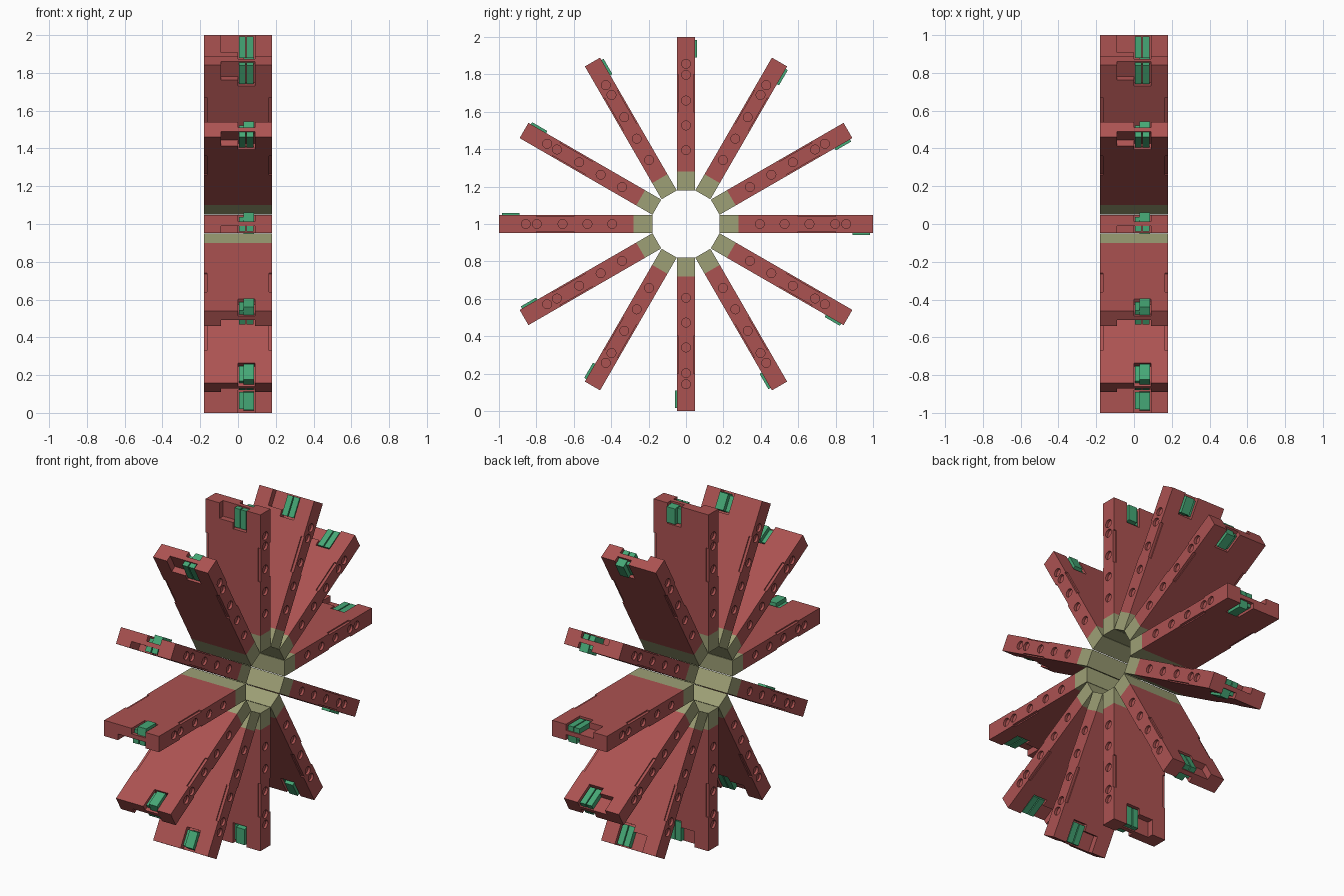
import bpy, bmesh, math
from mathutils import Matrix, Vector

if "Cube" in bpy.data.objects:
    bpy.data.objects.remove(bpy.data.objects["Cube"])

def material(name, rgb):
    m = bpy.data.materials.new(name)
    m.diffuse_color = (*rgb, 1)
    m.use_nodes = True
    m.node_tree.nodes["Principled BSDF"].inputs["Base Color"].default_value = m.diffuse_color
    return m

RED = material("brick red", (0.41, 0.085, 0.083))
OLIVE = material("olive", (0.34, 0.35, 0.18))
GREEN = material("clip green", (0.06, 0.39, 0.18))

def add_box(bm, x, y, z, taper=0.0):
    """Box from ranges; taper shortens the +y face along z."""
    c = Vector(((x[0] + x[1]) / 2, (y[0] + y[1]) / 2, (z[0] + z[1]) / 2))
    s = (x[1] - x[0], y[1] - y[0], z[1] - z[0])
    vs = bmesh.ops.create_cube(bm, size=1)["verts"]
    for v in vs:
        top = v.co.y > 0
        v.co = Vector((v.co.x * s[0], v.co.y * s[1], v.co.z * s[2])) + c
        if top:
            v.co.z += taper if v.co.z < c.z else -taper

def to_object(bm, name, mat):
    me = bpy.data.meshes.new(name)
    bm.to_mesh(me)
    bm.free()
    me.materials.append(mat)
    ob = bpy.data.objects.new(name, me)
    bpy.context.collection.objects.link(ob)
    return ob

W, T = 0.18, 0.047   # half width and half thickness of a blade

# Blade pointing straight up from the axle
bm = bmesh.new()
add_box(bm, (-W, W), (-T, T), (0.28, 1.0))
blade = to_object(bm, "blade", RED)

# Cutters: side sockets and edge grooves
sockets = bmesh.new()
grooves = bmesh.new()
for sx in (-1, 1):
    for r in (0.395, 0.527, 0.66, 0.797, 0.857):
        m = Matrix.Translation((sx * W, 0, r)) @ Matrix.Rotation(math.pi / 2, 4, 'Y')
        bmesh.ops.create_cone(sockets, cap_ends=True, segments=16, radius1=0.024,
                              radius2=0.024, depth=0.03, matrix=m)
    for sy in (-1, 1):
        xs = sorted((sx * (W - 0.016), sx * (W + 0.02)))
        ys = sorted((sy * (T - 0.007), sy * (T + 0.02)))
        add_box(grooves, xs, ys, (0.60, 0.80))

# Cutters: end notch, clip pocket beside it, clip pocket on the other face
notch, pocket, back_pocket = bmesh.new(), bmesh.new(), bmesh.new()
add_box(notch, (-0.09, 0.09), (-0.1, -0.011), (0.907, 1.1))
add_box(pocket, (0.0, 0.09), (-0.1, -0.011), (0.87, 0.95))
add_box(back_pocket, (0.0, 0.09), (0.014, 0.1), (0.878, 1.1))

cutters = []
for i, b in enumerate((sockets, grooves, notch, pocket, back_pocket)):
    c = to_object(b, "cutter_%d" % i, RED)
    c.hide_render = True
    mod = blade.modifiers.new("cut", 'BOOLEAN')
    mod.operation, mod.solver, mod.object = 'DIFFERENCE', 'EXACT', c
    cutters.append(c)
dg = bpy.context.evaluated_depsgraph_get()
mesh = bpy.data.meshes.new_from_object(blade.evaluated_get(dg))
blade.modifiers.clear()
blade.data = mesh
for c in cutters:
    bpy.data.objects.remove(c)

# Olive root block
bm = bmesh.new()
add_box(bm, (-W, W), (-T, T), (0.18, 0.28))
root = to_object(bm, "blade_root", OLIVE)

# Green clip: hook on one face, two bars in the notch of the other
bm = bmesh.new()
add_box(bm, (0.03, 0.085), (0.0, 0.06), (0.885, 0.99), 0.006)
add_box(bm, (0.004, 0.03), (0.0, 0.036), (0.89, 0.98))
add_box(bm, (0.004, 0.040), (-0.040, 0.0), (0.88, 0.993))
add_box(bm, (0.046, 0.082), (-0.040, 0.0), (0.88, 0.993))
clip = to_object(bm, "clip", GREEN)

# Twelve blades around the x axis
for part in (blade, root, clip):
    for k in range(12):
        ob = part if k == 0 else bpy.data.objects.new("%s_%d" % (part.name, k + 1), part.data)
        if k:
            bpy.context.collection.objects.link(ob)
        ob.location = (0, 0, 1)
        ob.rotation_euler = (k * math.pi / 6, 0, 0)
